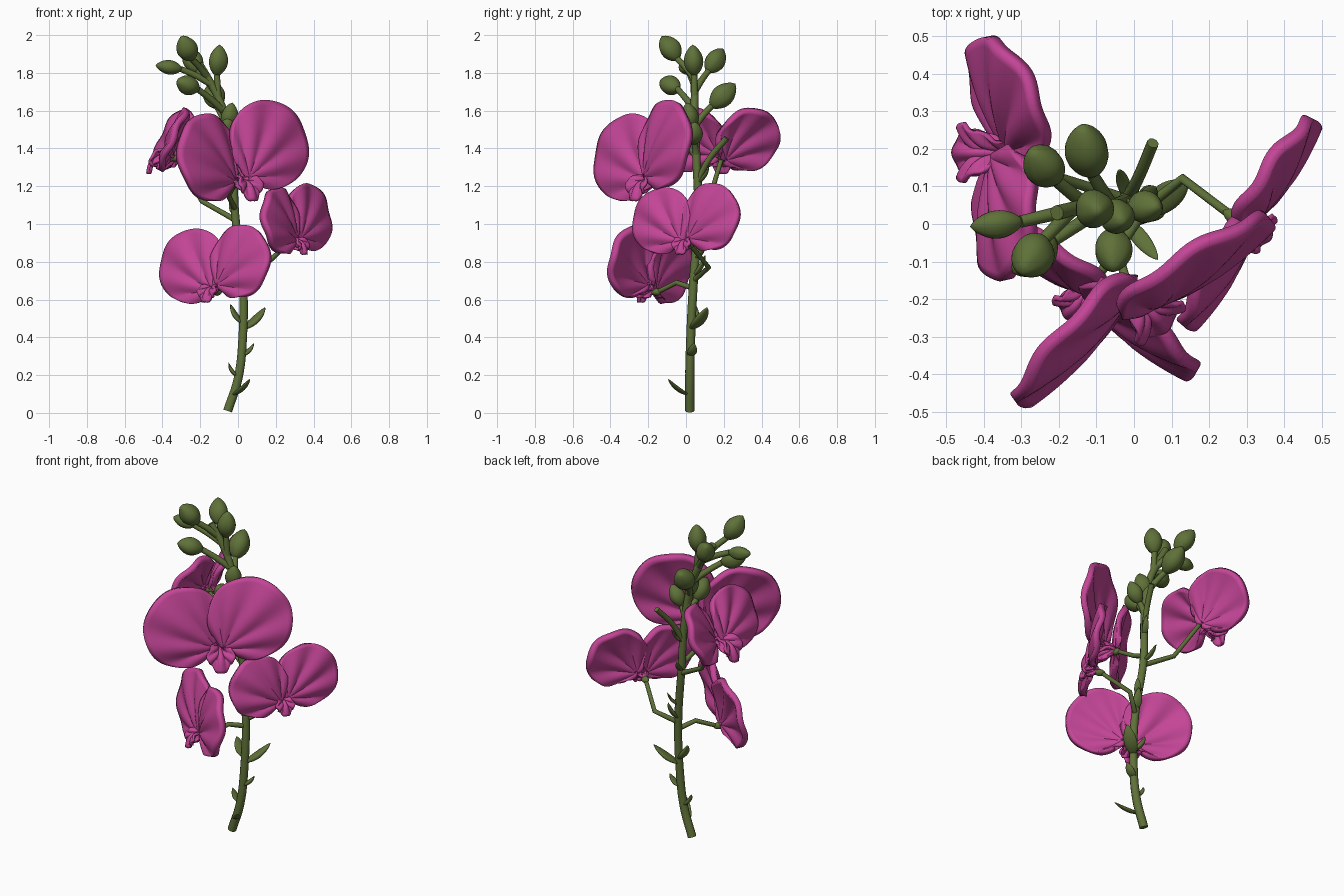
import bpy, bmesh, math
from mathutils import Vector as V

cube = bpy.data.objects.get("Cube")
if cube:
    bpy.data.objects.remove(cube)


def material(name, rgb):
    m = bpy.data.materials.new(name)
    m.use_nodes = True
    m.diffuse_color = (*rgb, 1)
    m.node_tree.nodes["Principled BSDF"].inputs["Base Color"].default_value = (*rgb, 1)
    return m


MAGENTA = material("magenta_petal", (0.55, 0.06, 0.31))
GREEN = material("stem_green", (0.115, 0.165, 0.04))
UP = V((0, 0, 1))


def grid_object(name, point, rows, cols, mat, wrap=False):
    """Mesh a surface given as point(row 0..1, column 0..1)."""
    bm = bmesh.new()
    g = [[bm.verts.new(point(i / rows, j / cols)) for j in range(cols if wrap else cols + 1)]
         for i in range(rows + 1)]
    for i in range(rows):
        for j in range(cols):
            k = (j + 1) % len(g[0])
            bm.faces.new((g[i][j], g[i][k], g[i + 1][k], g[i + 1][j]))
    bmesh.ops.remove_doubles(bm, verts=bm.verts, dist=0.0003)
    bmesh.ops.recalc_face_normals(bm, faces=bm.faces)
    for f in bm.faces:
        f.smooth = True
    me = bpy.data.meshes.new(name)
    bm.to_mesh(me)
    bm.free()
    me.materials.append(mat)
    ob = bpy.data.objects.new(name, me)
    bpy.context.collection.objects.link(ob)
    return ob


def petal(name, origin, axis, normal, length, width=1.0, ripple=0.008, cup=0.03, thick=0.034):
    """Round pleated fan that opens from origin along axis."""
    n = normal.normalized()
    a = (axis - n * axis.dot(n)).normalized()
    b = n.cross(a)

    def point(r, t):
        phi = (t - 0.5) * math.pi * 0.98
        reach = length * math.cos(phi) ** 0.9 * r
        x, y = reach * math.cos(phi), reach * math.sin(phi) * width
        pleat = ripple * min(r * 2, 1) * math.cos(11 * phi)
        bowl = cup * ((x / length - 0.5) ** 2 + (y / length) ** 2) * 4 - cup * 0.5
        return origin + a * x + b * y + n * (pleat - bowl * length * 2)

    ob = grid_object(name, point, 14, 66, MAGENTA)
    mod = ob.modifiers.new("thickness", "SOLIDIFY")
    mod.thickness = thick
    mod.offset = 0


def tube(name, points, radius, end=1.0, handles="AUTO"):
    """Round stalk through the given points, smooth or elbowed."""
    cu = bpy.data.curves.new(name, "CURVE")
    cu.dimensions = "3D"
    cu.bevel_depth = radius
    cu.bevel_resolution = 3
    cu.use_fill_caps = True
    cu.resolution_u = 6
    s = cu.splines.new("BEZIER")
    s.bezier_points.add(len(points) - 1)
    for i, (bp, p) in enumerate(zip(s.bezier_points, points)):
        bp.co = p
        bp.handle_left_type = bp.handle_right_type = handles
        bp.radius = 1 + (end - 1) * i / (len(points) - 1)
    cu.materials.append(GREEN)
    ob = bpy.data.objects.new(name, cu)
    bpy.context.collection.objects.link(ob)


def pod(name, centre, direction, length, radius, flat=1.0, bend=0.0):
    """Pointed three-lobed bud, or a leaf when flattened and bent."""
    d = direction.normalized()
    side = d.cross(UP if abs(d.z) < 0.95 else V((0, 1, 0))).normalized()
    other = side.cross(d)

    def point(s, t):
        w = 2 * math.pi * t
        r = radius * math.sin(math.pi * s ** 0.95) ** 0.7 if 0 < s < 1 else 0
        r *= 0.95 + 0.08 * abs(math.sin(1.5 * w))
        return (centre + d * (s - 0.5) * length + side * r * math.cos(w)
                + other * (r * flat * math.sin(w) + bend * (s - 0.5) ** 2 * 4))

    grid_object(name, point, 14, 24, GREEN, wrap=True)


# Main stem
STEM = [V(p) for p in ((-0.055, 0.02, 0.01), (0.0, 0.02, 0.18), (0.025, 0.025, 0.4),
                       (0.025, 0.04, 0.7), (-0.015, 0.065, 1.05), (-0.03, 0.055, 1.35),
                       (-0.07, 0.045, 1.58), (-0.13, 0.045, 1.72), (-0.205, 0.03, 1.85))]
tube("main_stem", STEM, 0.025, 0.8)


def stem_at(z):
    for p, q in zip(STEM, STEM[1:]):
        if z <= q.z:
            return p.lerp(q, (z - p.z) / (q.z - p.z))
    return STEM[-1]


# Flowers: base, facing, lean, lip length, stalk height and elbow,
# then centre, outward direction and diameter for each of the two petals
FLOWERS = {
    "upper_flower": ((0.0, -0.18, 1.21), (0.64, -0.77), 9, 0.16, 1.08, (-0.05, -0.06, 1.15),
                     ((-0.15, -0.315, 1.355), (-0.67, -0.74), 0.45),
                     ((0.17, -0.12, 1.425), (0.85, 0.53), 0.46)),
    "lower_flower": ((-0.12, -0.17, 0.64), (-0.6, -0.8), 9, 0.115, 0.66, (-0.03, -0.05, 0.69),
                     ((-0.245, -0.09, 0.78), (-0.85, 0.53), 0.385),
                     ((0.01, -0.285, 0.805), (0.77, -0.63), 0.375)),
    "side_flower": ((0.28, 0.01, 0.89), (0.86, -0.5), 9, 0.11, 0.7, (0.13, 0.12, 0.77),
                    ((0.23, -0.13, 1.02), (-0.5, -0.86), 0.34),
                    ((0.385, 0.13, 1.04), (0.57, 0.81), 0.345)),
    "back_flower": ((-0.35, 0.19, 1.35), (-1, 0.0), 24, 0.155, 1.02, (-0.19, 0.12, 1.12),
                    ((-0.345, 0.33, 1.45), (-0.43, 1), 0.345),
                    ((-0.35, 0.025, 1.45), (-0.05, -1), 0.345)),
}
for name, (base, face, lean, lip, z, elbow, *petals) in FLOWERS.items():
    base, face = V(base), V((*face, 0)).normalized()
    tilt = math.radians(lean)
    # Two large petals
    for label, (centre, out, size) in zip(("right", "left"), petals):
        centre = V(centre)
        flat = V((*out, 0)).normalized().cross(UP)
        flat *= 1 if flat.dot(face) > 0 else -1
        normal = flat * math.cos(tilt) + UP * math.sin(tilt)
        axis = centre - base
        axis = (axis - normal * axis.dot(normal)).normalized()
        petal(f"{name}_{label}_petal", centre - axis * size / 2, axis, normal, size)
    # Lip: hanging tongue with two side lobes
    side = UP.cross(face)
    petal(f"{name}_lip", base + UP * 0.03, face - UP * 0.7, face * 0.7 + UP, lip * 1.1,
          0.65, 0.006, 0.15, 0.016)
    for s, label in ((1, "left"), (-1, "right")):
        petal(f"{name}_{label}_lobe", base + UP * 0.015, face + side * s * 0.6 - UP * 0.3,
              side * -s + face * 0.6 + UP * 0.5, lip * 0.9, 0.7, 0.005, 0.12, 0.014)
    pod(f"{name}_throat", base - face * 0.015, face, 0.07, 0.02)
    # Elbowed stalk
    tube(f"{name}_stalk", [stem_at(z), V(elbow), base - face * 0.025], 0.015, 0.8, "VECTOR")

# Bare stalk at the back
tube("bare_stalk", [stem_at(1.22), V((0.01, 0.12, 1.34)), V((0.05, 0.215, 1.455))], 0.016)

# Buds: centre, direction, length, radius, stalk height
BUDS = [((-0.27, -0.085, 1.93), (-0.35, -0.55, 0.8), 0.165, 0.056, 1.78),
        ((-0.365, 0.0, 1.83), (-1, -0.1, 0.15), 0.145, 0.038, 1.74),
        ((-0.24, 0.155, 1.865), (-0.4, 0.5, 0.75), 0.165, 0.053, 1.7),
        ((-0.125, 0.195, 1.68), (-0.15, 0.75, 0.7), 0.185, 0.058, 1.52),
        ((-0.105, 0.04, 1.865), (0.1, -0.05, 1), 0.17, 0.051, 1.66),
        ((-0.265, -0.085, 1.735), (-0.75, -0.6, 0.3), 0.155, 0.051, 1.6),
        ((-0.055, -0.07, 1.5), (0.0, -0.7, 0.7), 0.15, 0.05, 1.36),
        ((-0.045, 0.02, 1.57), (0.2, -0.2, 1), 0.15, 0.046, 1.44),
        ((0.03, 0.045, 1.48), (0.5, 0.0, 0.8), 0.14, 0.043, 1.36)]
for i, (c, d, length, radius, z) in enumerate(BUDS):
    c, d = V(c), V(d).normalized()
    pod(f"bud_{i + 1}", c, d, length, radius)
    start, end = stem_at(z), c - d * length * 0.44
    tube(f"bud_stalk_{i + 1}", [start, start.lerp(end, 0.5) + UP * 0.005, end], 0.019, 0.85)

# Leaves and bracts: root height, offset to the tip, half width
LEAVES = [(0.08, (0.1, -0.12, 0.09), 0.022), (0.18, (-0.06, 0.0, 0.08), 0.024),
          (0.29, (0.08, 0.02, 0.07), 0.026), (0.43, (0.125, 0.09, 0.12), 0.038),
          (0.46, (-0.075, 0.02, 0.11), 0.032), (0.71, (0.03, 0.07, 0.12), 0.026),
          (0.8, (0.05, 0.06, 0.09), 0.02), (1.03, (-0.03, 0.09, 0.09), 0.018),
          (1.2, (0.04, 0.07, 0.1), 0.018)]
for i, (z, offset, width) in enumerate(LEAVES):
    root, offset = stem_at(z), V(offset)
    pod(f"leaf_{i + 1}", root + offset * 0.5, offset, offset.length, width, 0.45, 0.012)
